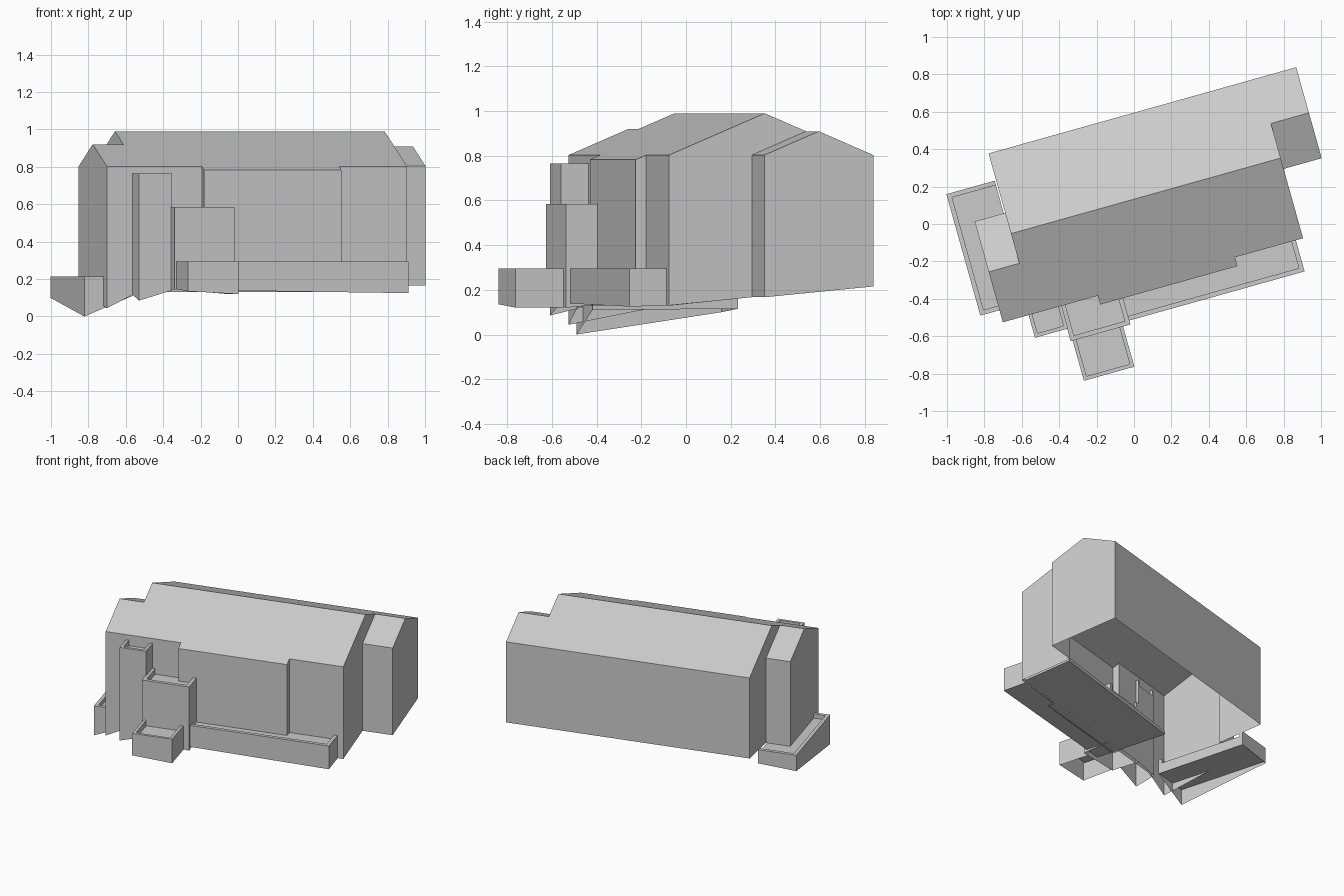
import bpy, bmesh, math
from mathutils import Matrix

cube = bpy.data.objects.get("Cube")
if cube:
    bpy.data.objects.remove(cube, do_unlink=True)

GREY = (0.6, 0.6, 0.6, 1.0)
mat = bpy.data.materials.new("plain grey")
mat.use_nodes = True
mat.diffuse_color = GREY
mat.node_tree.nodes["Principled BSDF"].inputs["Base Color"].default_value = GREY

TURN = Matrix.Rotation(math.radians(15.65), 4, "Z")   # the plan is turned on its site
FRONT, BUMP, BACK = -0.317, -0.366, 0.573
RIDGE, RIDGE_Z, PITCH = 0.128, 0.99, 0.42


def ground(u, v):
    """Height of the sloping ground under a wall."""
    front = 0.045 + 0.085 * min(1, (u + 0.815) / 0.15)
    t = max(0, (v - FRONT) / (BACK - FRONT))
    return front + (0.215 - front) * t


def finish(name, bm):
    bmesh.ops.remove_doubles(bm, verts=bm.verts, dist=0.0005)
    bmesh.ops.recalc_face_normals(bm, faces=bm.faces)
    bm.transform(TURN)
    mesh = bpy.data.meshes.new(name)
    bm.to_mesh(mesh)
    bm.free()
    mesh.materials.append(mat)
    obj = bpy.data.objects.new(name, mesh)
    bpy.context.collection.objects.link(obj)
    return obj


def face(bm, pts):
    return bm.faces.new([bm.verts.new(p) for p in pts])


def profile(u, front, ridge, back):
    """Wall, two roof slopes and wall, open at the bottom."""
    ridge_z = RIDGE_Z - PITCH * abs(ridge - RIDGE)
    return [(u, front, ground(u, front)), (u, front, ridge_z - PITCH * (ridge - front)),
            (u, ridge, ridge_z),
            (u, back, ridge_z - PITCH * (back - ridge)), (u, back, ground(u, back))]


def section(bm, u0, u1, shape):
    a, b = profile(u0, *shape), profile(u1, *shape)
    for i in range(len(a) - 1):
        face(bm, (a[i], b[i], b[i + 1], a[i + 1]))


# House shell: lower gabled ends around a taller hall with a shallow front bay
U_END_L, U_HALL_L, U_BAY_L, U_BAY_R, U_HALL_R, U_END_R = -0.817, -0.647, -0.29, 0.472, 0.85, 1.061
hall, bay = (FRONT, RIDGE, BACK), (BUMP, RIDGE, BACK)
left_end, right_end = (FRONT, -0.037, 0.243), (0.068, 0.32, BACK)
bm = bmesh.new()
section(bm, U_END_L, U_HALL_L, left_end)
section(bm, U_HALL_L, U_BAY_L, hall)
section(bm, U_BAY_L, U_BAY_R, bay)
section(bm, U_BAY_R, U_HALL_R, hall)
section(bm, U_HALL_R, U_END_R, right_end)
# Outer gables
face(bm, profile(U_END_L, *left_end))
face(bm, profile(U_END_R, *right_end))
# Parts of the hall gables that stand free of the lower ends
h, e = profile(U_HALL_L, *hall), profile(U_HALL_L, *left_end)
face(bm, h[2:] + [e[4], e[3], e[2]])
h, e = profile(U_HALL_R, *hall), profile(U_HALL_R, *right_end)
face(bm, h[:3] + [e[2], e[1], e[0]])
# Cheeks of the front bay
for u in (U_BAY_L, U_BAY_R):
    a, b = profile(u, *bay), profile(u, *hall)
    face(bm, (a[0], a[1], b[1], b[0]))
finish("house_shell", bm)

RIGHT, REAR = 1, 2   # sides of a tray that can be left without a parapet


def tray(name, u0, u1, v0, v1, top, bottoms, under=None, rim=0.025, depth=0.04, open_side=REAR):
    """Walled block with a low parapet on three sides of a sunken flat top."""
    right = 0 if open_side == RIGHT else rim
    rear = 0 if open_side == REAR else rim

    def ring(heights, inset):
        a, b = u0 + inset * rim, u1 - inset * right
        c, d = v0 + inset * rim, v1 - inset * rear
        return [(u, v, z) for (u, v), z in zip(((a, c), (b, c), (b, d), (a, d)), heights)]

    rings = [ring(bottoms, 0), ring([top] * 4, 0), ring([top] * 4, 1), ring([top - depth] * 4, 1)]
    bm = bmesh.new()
    for i in range(4):
        j = (i + 1) % 4
        if i == open_side:   # U-shaped side running up both parapet ends
            face(bm, [r[i] for r in rings] + [r[j] for r in rings[::-1]])
            continue
        for a, b in zip(rings, rings[1:]):
            face(bm, (a[i], a[j], b[j], b[i]))
    face(bm, rings[-1])
    if under:
        face(bm, ring(under, 0))
    return finish(name, bm)


# Terraces, balconies and porch; heights run front left, front right, back right, back left
tray("side_terrace", -0.923, -0.655, -0.25, 0.424, 0.215, (0.0, 0.11, 0.115, 0.10),
     under=[0.115] * 4, depth=0.03, open_side=RIGHT)
slope = (0.14, 0.125, 0.13, 0.14)
tray("front_terrace", -0.29, 0.81, -0.49, -0.3, 0.295, slope, under=slope, depth=0.03)
tray("tall_balcony", -0.674, -0.49, -0.443, -0.3, 0.765, (0.085, 0.14, 0.14, 0.12), rim=0.02)
tray("middle_balcony", -0.495, -0.163, -0.512, -0.3, 0.585, (0.145, 0.12, 0.14, 0.14))
tray("porch", -0.484, -0.204, -0.735, -0.51, 0.295, (0.135, 0.12, 0.12, 0.145), rim=0.02)

# Thin footing that carries the front terrace back under the hall
bm = bmesh.new()
plan = ((-0.29, -0.3, 0.14), (0.835, -0.3, 0.13), (0.835, 0.05, 0.165), (-0.29, 0.05, 0.14))
base = face(bm, plan)
raised = bmesh.ops.extrude_face_region(bm, geom=[base])["geom"]
bmesh.ops.translate(bm, vec=(0, 0, 0.025), verts=[g for g in raised if isinstance(g, bmesh.types.BMVert)])
finish("front_footing", bm)
